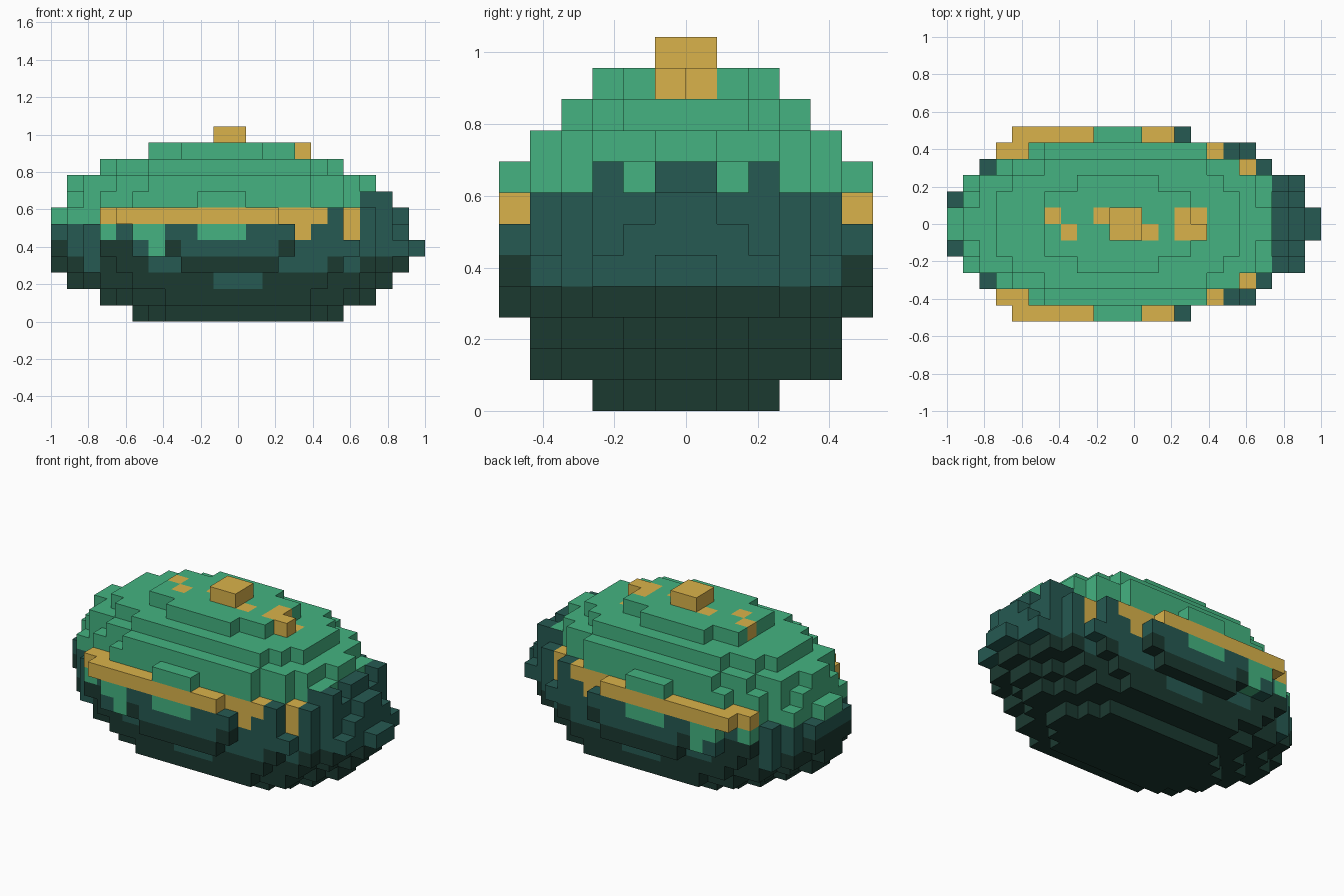
import bpy
import bmesh

cube = bpy.data.objects.get("Cube")
if cube:
    bpy.data.objects.remove(cube, do_unlink=True)

NX, NY = 23, 12
SIZE = 2 / NX


def make_material(name, color):
    mat = bpy.data.materials.new(name)
    mat.use_nodes = True
    mat.diffuse_color = (*color, 1)
    mat.node_tree.nodes["Principled BSDF"].inputs["Base Color"].default_value = (*color, 1)
    return mat


materials = [
    make_material("green", (0.058, 0.45, 0.218)),
    make_material("gold", (0.7, 0.45, 0.07)),
    make_material("dark_teal", (0.019, 0.101, 0.084)),
    make_material("deep_teal", (0.011, 0.041, 0.03)),
]
GREEN, GOLD, TEAL, DEEP = range(4)

# Block layers from bottom to top: x spans for each row, from the middle outward
hull_layers = [
    [(5, 17), (6, 16), (7, 15)],
    [(3, 19), (4, 18), (5, 17), (5, 17), (7, 15)],
    [(1, 20), (2, 19), (3, 18), (3, 18), (5, 16)],
    [(0, 21), (1, 20), (1, 20), (2, 19), (4, 17), (8, 13)],
    [(0, 22), (0, 21), (1, 21), (2, 19), (3, 18), (5, 14)],
    [(0, 21), (0, 21), (1, 20), (2, 19), (3, 17), (5, 14)],
]
shell_layers = [
    [(0, 21), (1, 20), (1, 20), (3, 19), (3, 17), (4, 13)],
    [(1, 20), (1, 19), (2, 20), (3, 17), (5, 15), (9, 11)],
    [(1, 19), (2, 18), (2, 18), (4, 17), (6, 15)],
    [(3, 17), (3, 17), (4, 16), (6, 15)],
    [(6, 15), (6, 14), (8, 12)],
]
knob_layers = [[(10, 11)]]
layers = hull_layers + shell_layers + knob_layers

# Irregular patches on the hull and crown
drips = {5: (3, 5, 6, 9, 10, 11), 4: (6,)}
high_shadow = (0, 3, 4, 7, 14)
low_teal = {3: (2, 6, 7, 14, 15, 16, 18), 2: (10, 11, 12)}
crown_spots = {(6, 6), (7, 5), (9, 6), (12, 5), (14, 5), (14, 6), (15, 5), (15, 6)}


def row_of(j):
    return j - 6 if j >= 6 else 5 - j


def block_color(i, j, k):
    d = row_of(j)
    outer = d >= 3
    if k == 11 or (k >= 9 and (i, j) in crown_spots):
        return GOLD
    if k >= 8:
        return GREEN
    if k == 7:
        return TEAL if i >= 20 or (d == 2 and i == 19) else GREEN
    if k in (5, 6) and i == 18 and d == 3:
        return GOLD
    if k == 6:
        if i >= 17:
            return TEAL
        return GOLD if d >= 4 else GREEN
    if k == 5 and i == 15 and d == 4:
        return GOLD
    if outer and i in drips.get(k, ()):
        return GREEN
    if k == 5:
        return TEAL
    if k == 4:
        return DEEP if i in high_shadow and (outer or i == 0) else TEAL
    return TEAL if outer and i in low_teal.get(k, ()) else DEEP


# Fill both mirrored halves
blocks = {}
for k, rows in enumerate(layers):
    for d, (first, last) in enumerate(rows):
        for j in (5 - d, 6 + d):
            for i in range(first, last + 1):
                blocks[i, j, k] = block_color(i, j, k)

# Notch behind the single gold block at the end of the crown
del blocks[15, 6, 10]


def part_name(i, j, k):
    if k == 11:
        return "top_knob"
    if k == 6 and row_of(j) == 5:
        return "front_rail" if j < 6 else "back_rail"
    return "upper_shell" if k >= 6 else "lower_hull"


def face_color(cell, axis, side):
    """Shell green laps over the top of the last dark blocks."""
    i, j, k = cell
    if axis == 2 and side and k == 7 and i == 19:
        return GREEN
    return blocks[cell]


def build_part(name, cells):
    """Make only the exposed faces of a group of blocks."""
    bm = bmesh.new()
    verts = {}

    def vert(p):
        key = tuple(p)
        if key not in verts:
            x, y, z = key
            verts[key] = bm.verts.new(((x - NX / 2) * SIZE, (y - NY / 2) * SIZE, z * SIZE))
        return verts[key]

    for cell in cells:
        for axis in range(3):
            for side in (0, 1):
                neighbor = list(cell)
                neighbor[axis] += 2 * side - 1
                if tuple(neighbor) in blocks:
                    continue
                corners = []
                for u, v in ((0, 0), (1, 0), (1, 1), (0, 1)):
                    p = list(cell)
                    p[axis] += side
                    p[(axis + 1) % 3] += u
                    p[(axis + 2) % 3] += v
                    corners.append(vert(p))
                if not side:
                    corners.reverse()
                face = bm.faces.new(corners)
                face.material_index = face_color(cell, axis, side)
    mesh = bpy.data.meshes.new(name)
    bm.to_mesh(mesh)
    bm.free()
    for mat in materials:
        mesh.materials.append(mat)
    obj = bpy.data.objects.new(name, mesh)
    bpy.context.collection.objects.link(obj)


parts = {}
for cell in blocks:
    parts.setdefault(part_name(*cell), []).append(cell)
for name, cells in parts.items():
    build_part(name, cells)
